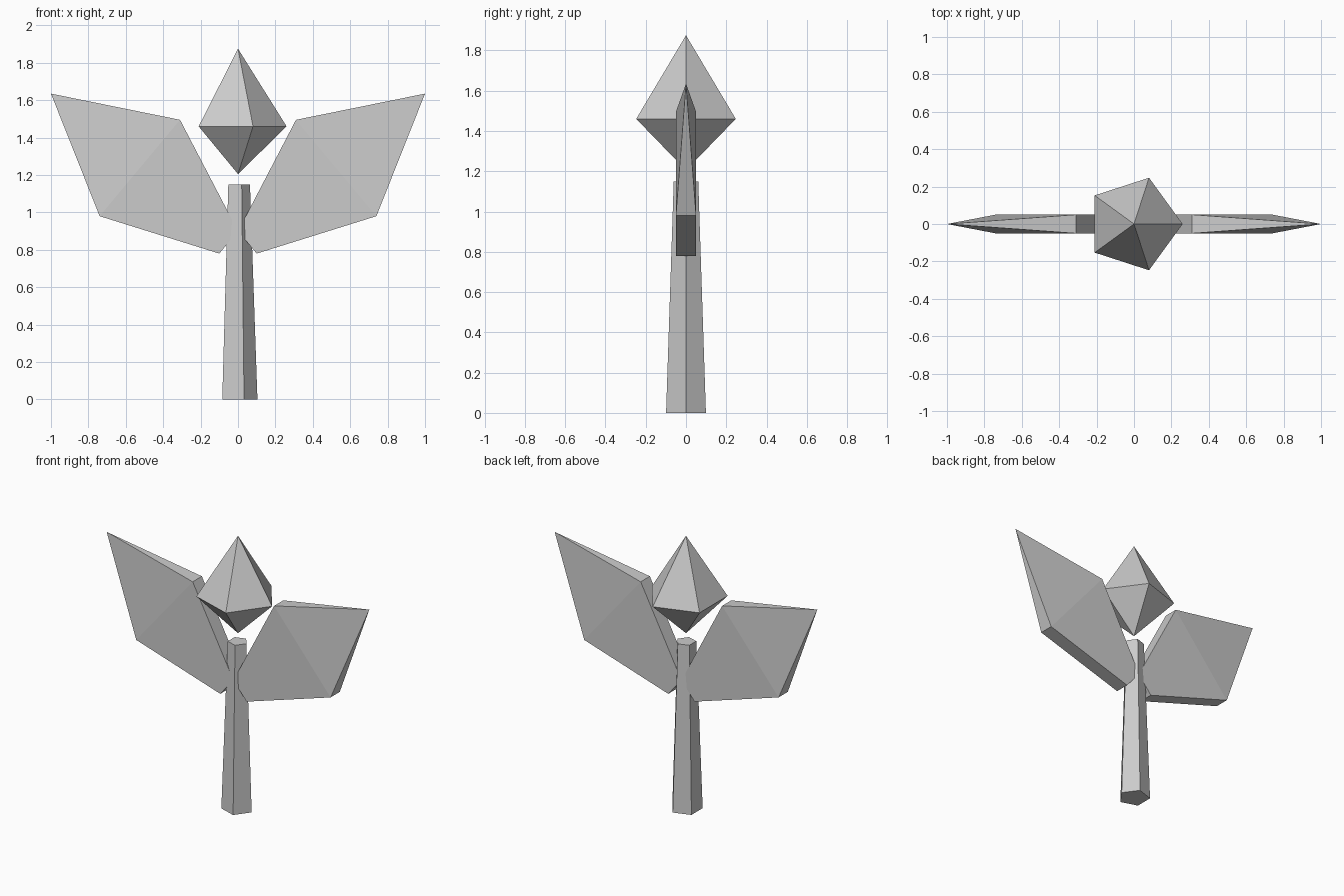
import bpy
import math

if "Cube" in bpy.data.objects:
    bpy.data.objects.remove(bpy.data.objects["Cube"])

# Single flat colour
grey = bpy.data.materials.new("light_grey")
grey.diffuse_color = (0.6, 0.6, 0.6, 1.0)
grey.use_nodes = True
grey.node_tree.nodes["Principled BSDF"].inputs["Base Color"].default_value = grey.diffuse_color


def make_object(name, verts, faces):
    mesh = bpy.data.meshes.new(name)
    mesh.from_pydata(verts, [], faces)
    mesh.materials.append(grey)
    mesh.update()
    obj = bpy.data.objects.new(name, mesh)
    bpy.context.collection.objects.link(obj)
    return obj


def ring(radius, z, sides=5):
    return [(radius * math.cos(math.tau * i / sides),
             radius * math.sin(math.tau * i / sides), z) for i in range(sides)]


# Tapered five-sided handle
sides = [(i, (i + 1) % 5, (i + 1) % 5 + 5, i + 5) for i in range(5)]
make_object("handle", ring(0.104, 0.0) + ring(0.064, 1.15),
            sides + [(4, 3, 2, 1, 0), (5, 6, 7, 8, 9)])

# Floating five-sided crystal
upper = [(i, (i + 1) % 5, 5) for i in range(5)]
lower = [((i + 1) % 5, i, 6) for i in range(5)]
make_object("crystal", ring(0.26, 1.46) + [(0, 0, 1.875), (0, 0, 1.205)],
            upper + lower)

# Wings: thick blades that narrow to a single point at the outer tip
outline = [(0.0, 0.9), (0.10, 0.78), (0.74, 0.98), (0.31, 1.495)]
tip = (1.0, 0.0, 1.635)
for side, s in (("right", 1), ("left", -1)):
    verts = [(s * x, y, z) for y in (-0.05, 0.05) for x, z in outline]
    verts.append((s * tip[0], tip[1], tip[2]))
    faces = [(0, 1, 2, 3), (7, 6, 5, 4),           # front and back
             (0, 4, 5, 1), (1, 5, 6, 2), (3, 7, 4, 0),  # rim
             (3, 2, 8), (6, 7, 8), (2, 6, 8), (7, 3, 8)]  # pointed end
    if s < 0:
        faces = [f[::-1] for f in faces]
    make_object(side + "_wing", verts, faces)
